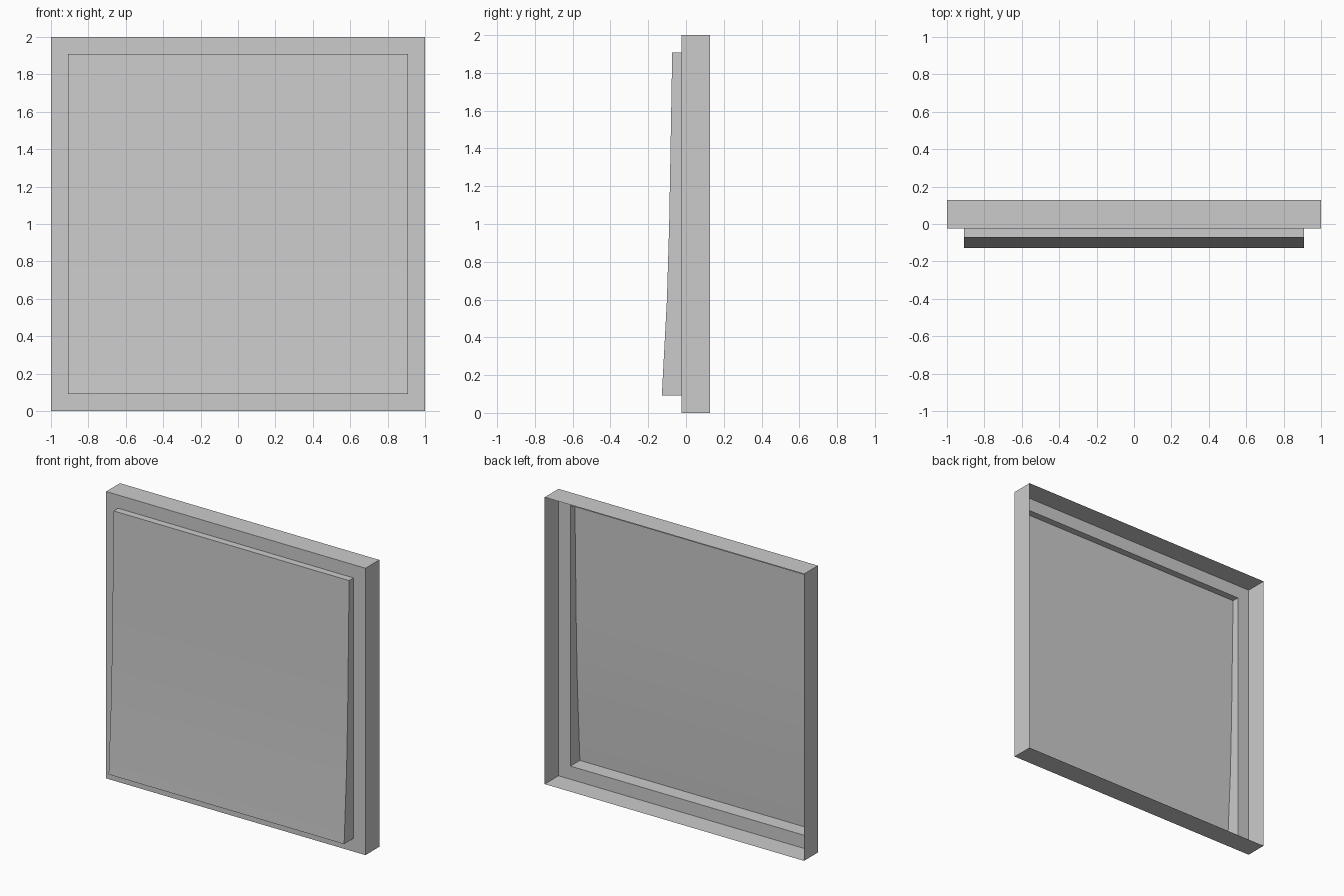
import bpy
import bmesh

# Remove the default cube
cube = bpy.data.objects.get("Cube")
if cube:
    bpy.data.objects.remove(cube, do_unlink=True)

# Single grey material
GREY = (0.6, 0.6, 0.6, 1)
grey = bpy.data.materials.new("plain grey")
grey.use_nodes = True
grey.diffuse_color = GREY
grey.node_tree.nodes["Principled BSDF"].inputs["Base Color"].default_value = GREY

BACK, FRONT = 0.128, -0.024
HALF, INSET = 1.0, 0.908
LOW, HIGH = 1 - INSET, 1 + INSET
# Bulge of the raised panel, from top to bottom, as (y, z)
BULGE = [(-0.073, HIGH), (-0.089, 1.0), (-0.101, 0.6), (-0.128, LOW)]


def make_object(name, bm):
    bmesh.ops.recalc_face_normals(bm, faces=bm.faces)
    # An open sheet facing outward: the front faces must look towards -y
    bm.normal_update()
    if sum(f.normal.y * f.calc_area() for f in bm.faces) > 0:
        bmesh.ops.reverse_faces(bm, faces=bm.faces)
    mesh = bpy.data.meshes.new(name)
    bm.to_mesh(mesh)
    bm.free()
    mesh.materials.append(grey)
    obj = bpy.data.objects.new(name, mesh)
    bpy.context.collection.objects.link(obj)
    bpy.ops.object.select_all(action="DESELECT")
    obj.select_set(True)
    bpy.context.view_layer.objects.active = obj
    bpy.ops.object.shade_smooth_by_angle(angle=0.5)
    return obj


def ring(bm, half, y):
    """Square loop of vertices standing at depth y."""
    return [bm.verts.new((x * half, y, 1 + z * half))
            for x, z in ((-1, -1), (1, -1), (1, 1), (-1, 1))]


def bridge(bm, a, b):
    for i in range(4):
        j = (i + 1) % 4
        bm.faces.new((a[i], a[j], b[j], b[i]))


# Open-backed tray: side walls and the flat border round the panel
bm = bmesh.new()
back, front, inner = ring(bm, HALF, BACK), ring(bm, HALF, FRONT), ring(bm, INSET, FRONT)
bridge(bm, back, front)
bridge(bm, front, inner)
make_object("tray_frame", bm)

# Raised panel, hollow behind, bulging towards the bottom
bm = bmesh.new()
profile = [(FRONT, HIGH)] + BULGE + [(FRONT, LOW)]
left, right = ([bm.verts.new((x, y, z)) for y, z in profile] for x in (INSET, -INSET))
for i in range(len(profile) - 1):
    bm.faces.new((left[i], left[i + 1], right[i + 1], right[i]))
for side in (left, right):
    bm.faces.new(side)
make_object("raised_panel", bm)
